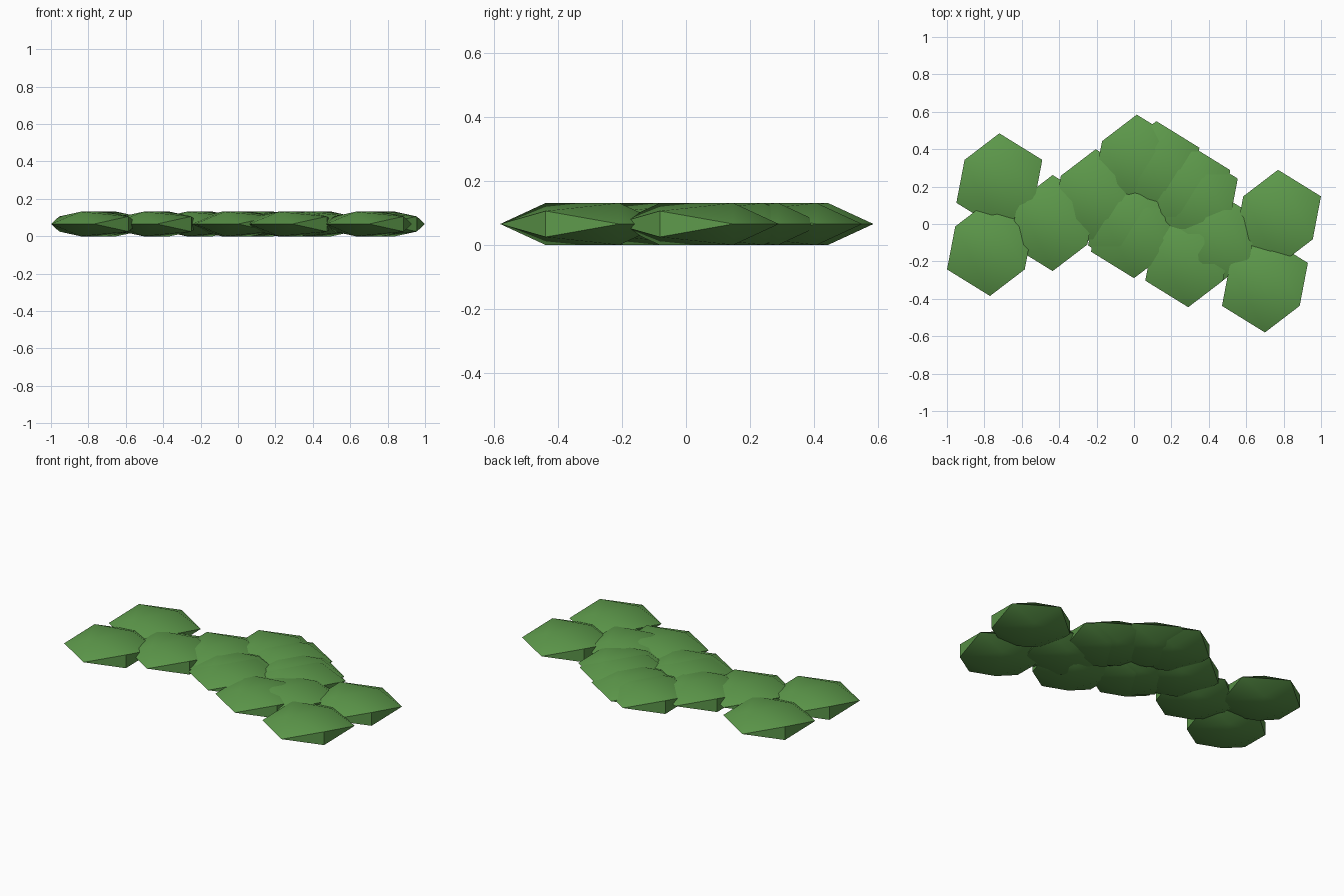
import bpy, bmesh, math
from mathutils import Matrix

cube = bpy.data.objects.get("Cube")
if cube:
    bpy.data.objects.remove(cube, do_unlink=True)

leaf = bpy.data.materials.new("leaf_green")
leaf.use_nodes = True
leaf.diffuse_color = (0.11, 0.32, 0.07, 1)
leaf.node_tree.nodes["Principled BSDF"].inputs["Base Color"].default_value = leaf.diffuse_color

GOLD = (1 + math.sqrt(5)) / 2
SIZE = 0.135      # half edge length of a clump
FLAT = 0.30       # vertical squash
TURN = math.radians(-31.72)


def clump_mesh():
    """Squashed icosahedron lying on one edge, turned so a corner points along y."""
    bm = bmesh.new()
    for a in (-1, 1):
        for b in (-GOLD, GOLD):
            for co in ((0, a, b), (a, b, 0), (b, 0, a)):
                bm.verts.new(co)
    bmesh.ops.convex_hull(bm, input=bm.verts[:])
    bmesh.ops.transform(
        bm, verts=bm.verts[:],
        matrix=Matrix.Rotation(TURN, 4, 'Z') @ Matrix.Diagonal((SIZE, SIZE, SIZE * FLAT, 1)))
    bmesh.ops.recalc_face_normals(bm, faces=bm.faces[:])
    mesh = bpy.data.meshes.new("leaf_clump")
    bm.to_mesh(mesh)
    bm.free()
    mesh.materials.append(leaf)
    return mesh


# Clump centres, from the right end to the left end
centres = [
    (-0.72, 0.228), (-0.77, -0.128), (-0.435, 0.005), (-0.205, 0.143),
    (0.015, 0.328), (0.12, 0.293), (0.285, 0.173), (0.325, 0.128),
    (-0.016, 0.0), (0.0, -0.033), (0.29, -0.188), (0.43, -0.08),
    (0.77, 0.033), (0.70, -0.323),
]

bpy.ops.object.select_all(action='DESELECT')
for i, (x, y) in enumerate(centres, 1):
    ob = bpy.data.objects.new(f"leaf_clump_{i}", clump_mesh())
    ob.location = (x, y, SIZE * FLAT * GOLD)
    bpy.context.collection.objects.link(ob)
    ob.select_set(True)
    bpy.context.view_layer.objects.active = ob
bpy.ops.object.shade_smooth_by_angle(angle=math.radians(30))
